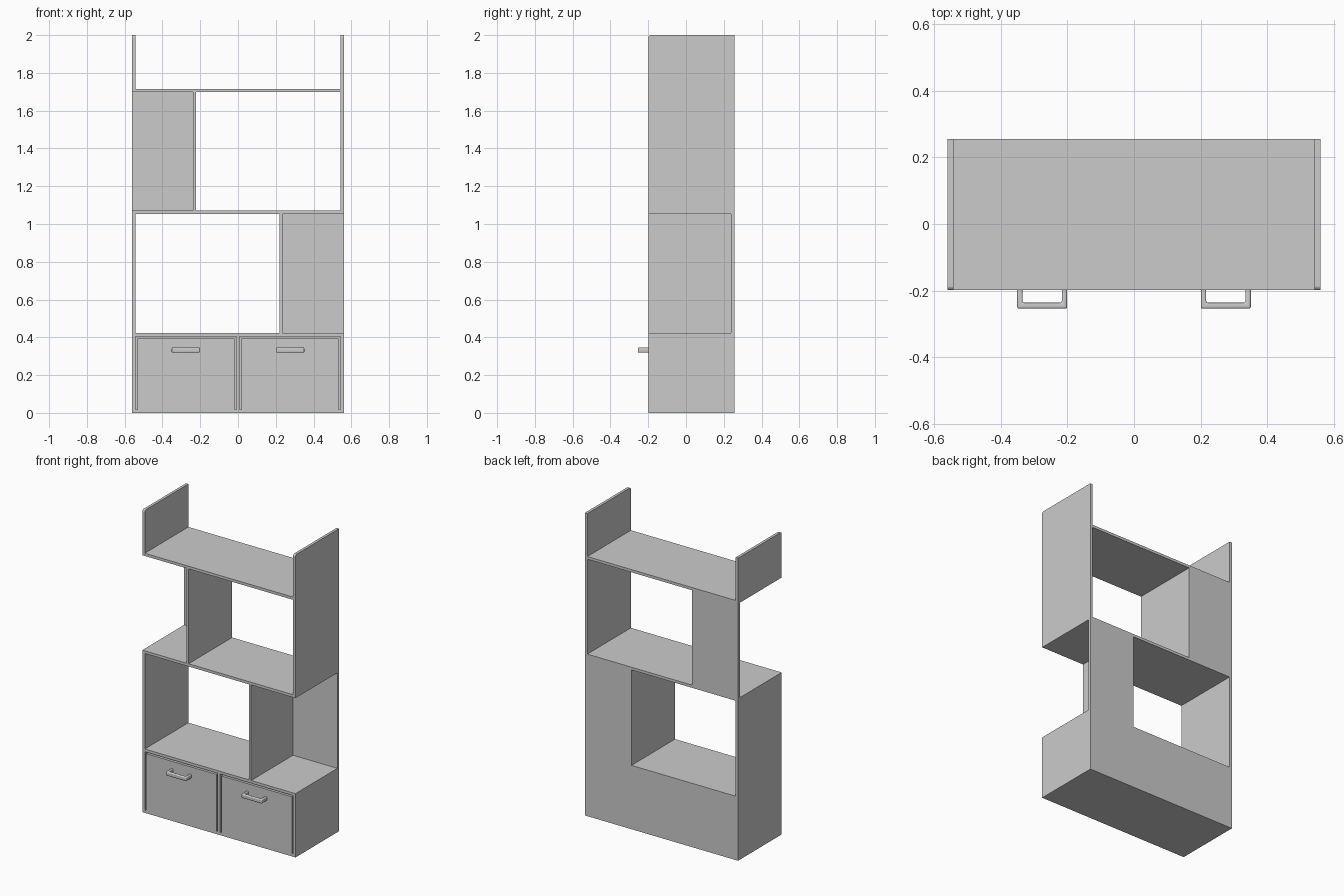
import bpy, bmesh

if "Cube" in bpy.data.objects:
    bpy.data.objects.remove(bpy.data.objects["Cube"])

T = 0.018                      # board thickness
X, YF, YB = 0.56, -0.199, 0.256
Z_BASE, Z_MID, Z_TOP = 0.422, 1.071, 1.716   # top faces of the three shelves


def finish(bm, name):
    bmesh.ops.recalc_face_normals(bm, faces=bm.faces)
    me = bpy.data.meshes.new(name)
    bm.to_mesh(me)
    bm.free()
    ob = bpy.data.objects.new(name, me)
    bpy.context.collection.objects.link(ob)
    return ob


def board(name, x0, x1, z0, z1, y0=YF, y1=YB, round_top=0):
    bm = bmesh.new()
    bmesh.ops.create_cube(bm, size=1)
    for v in bm.verts:
        v.co = (x1 if v.co.x > 0 else x0,
                y1 if v.co.y > 0 else y0,
                z1 if v.co.z > 0 else z0)
    if round_top:              # soften only the upper front edge
        edge = [e for e in bm.edges
                if all(v.co.y == min(w.co.y for w in bm.verts)
                       and v.co.z == max(w.co.z for w in bm.verts) for v in e.verts)]
        bmesh.ops.bevel(bm, geom=edge, offset=round_top, segments=5,
                        profile=0.5, affect='EDGES')
    return finish(bm, name)


# Shelves
board("base_top", -X + T, X, Z_BASE - T, Z_BASE)
board("middle_shelf", -X, X - T, Z_MID - T, Z_MID)
board("top_shelf", -X + T, X - T, Z_TOP - T, Z_TOP)
board("base_bottom", -X + T, X - T, 0, T)

# Side panels
board("lower_left_side", -X, -X + T, 0, Z_MID - T)
board("lower_right_side", X - T, X, 0, Z_BASE - T)
board("upper_right_side", X - T, X, Z_MID - T, 2, round_top=0.013)
board("upper_left_side", -X, -X + T, Z_TOP - T, 2, round_top=0.013)

# Dividers and the short back panels of the open side niches
board("upper_divider", -0.239, -0.222, Z_MID, Z_TOP - T)
board("upper_back", -X, -0.239, Z_MID, Z_TOP - T, YB - T)
board("lower_divider", 0.219, 0.236, Z_BASE, Z_MID - T)
board("lower_back", 0.236, X, Z_BASE, Z_MID - T, YB - T)

# Drawer cabinet
board("base_back", -X + T, X - T, T, Z_BASE - T, YB - T)
board("drawer_divider", -T / 2, T / 2, T, Z_BASE - T, YF, YB - T)


def handle(name, cx):
    # U-shaped outline in plan, pulled up into a bar and rounded
    outer, inner, root, front, back = 0.075, 0.059, -0.19, -0.2545, -0.2365
    pts = [(-outer, root), (-outer, front), (outer, front), (outer, root),
           (inner, root), (inner, back), (-inner, back), (-inner, root)]
    bm = bmesh.new()
    face = bm.faces.new([bm.verts.new((cx + x, y, 0.319)) for x, y in pts])
    up = bmesh.ops.extrude_face_region(bm, geom=[face])["geom"]
    for v in up:
        if isinstance(v, bmesh.types.BMVert):
            v.co.z += 0.027
    ob = finish(bm, name)
    bev = ob.modifiers.new("rounding", 'BEVEL')
    bev.width, bev.segments = 0.006, 4
    bpy.context.view_layer.objects.active = ob
    ob.select_set(True)
    bpy.ops.object.shade_smooth_by_angle()
    ob.select_set(False)


# Drawers with a shadow gap around them, and their pulls
for side, s in (("left", -1), ("right", 1)):
    a, b = sorted((s * 0.019, s * 0.533))
    board(side + "_drawer", a, b, T, 0.394, YF, YB - T)
    handle(side + "_drawer_handle", s * 0.276)
